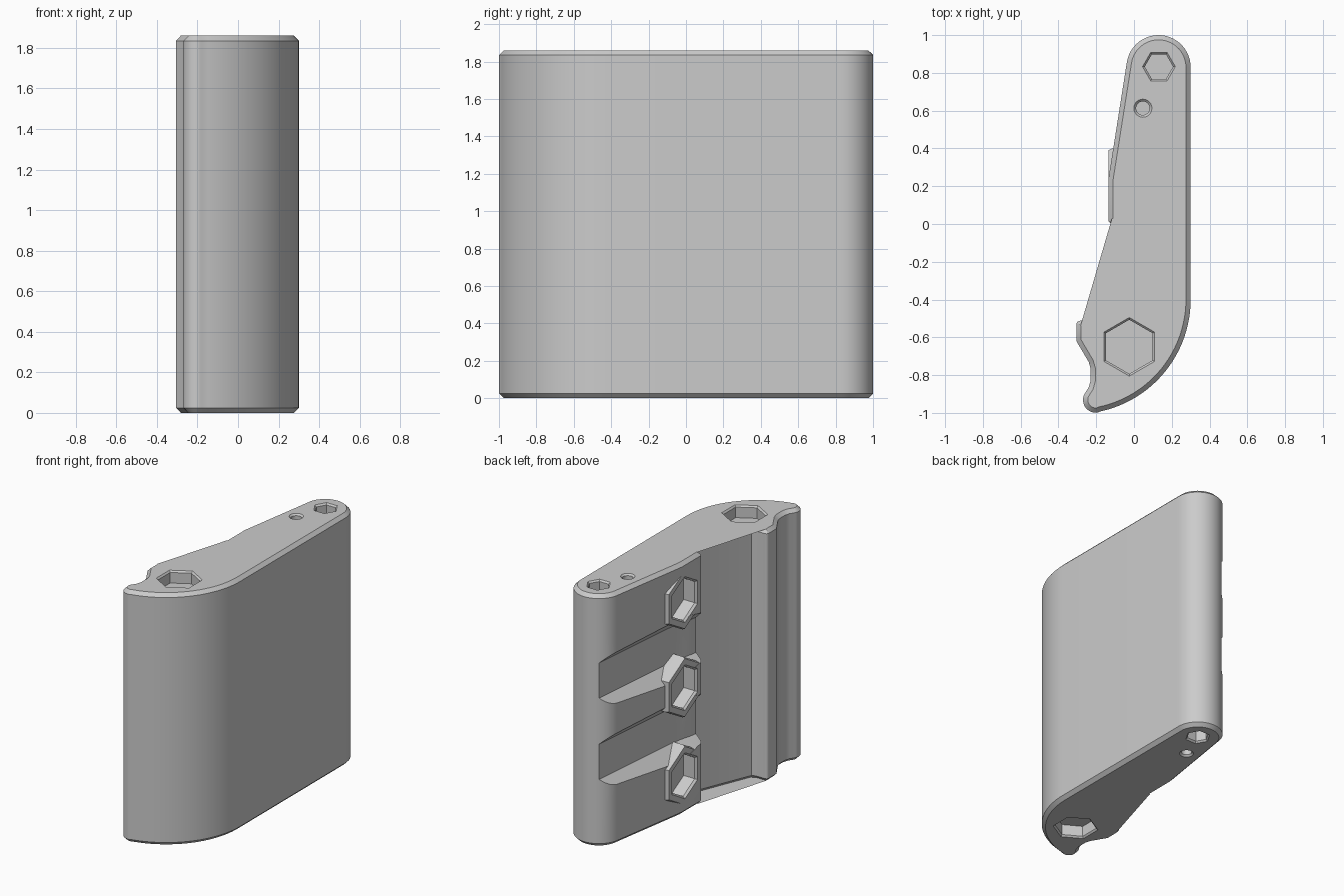
import bpy, bmesh
from math import sin, cos, radians, pi

if "Cube" in bpy.data.objects:
    bpy.data.objects.remove(bpy.data.objects["Cube"], do_unlink=True)

H = 1.86
CHAMFER = 0.025

grey = bpy.data.materials.new("plain grey")
grey.use_nodes = True
colour = (0.6, 0.6, 0.6, 1)
grey.diffuse_color = colour
grey.node_tree.nodes["Principled BSDF"].inputs["Base Color"].default_value = colour


def arc(cx, cy, r, a0, a1, n):
    steps = [radians(a0 + (a1 - a0) * i / n) for i in range(n + 1)]
    return [(cx + r * cos(a), cy + r * sin(a)) for a in steps]


def polygon(cx, cy, r, n, turn=0.0):
    return [(cx + r * cos(turn + 2 * pi * i / n), cy + r * sin(turn + 2 * pi * i / n)) for i in range(n)]


def loft(name, sections):
    """Solid skinned through rings with equal point counts."""
    bm = bmesh.new()
    rings = [[bm.verts.new(p) for p in s] for s in sections]
    n = len(rings[0])
    for a, b in zip(rings, rings[1:]):
        for i in range(n):
            j = (i + 1) % n
            bm.faces.new((a[i], a[j], b[j], b[i]))
    bm.faces.new(rings[0])
    bm.faces.new(rings[-1])
    bmesh.ops.recalc_face_normals(bm, faces=bm.faces)
    mesh = bpy.data.meshes.new(name)
    bm.to_mesh(mesh)
    bm.free()
    mesh.materials.append(grey)
    obj = bpy.data.objects.new(name, mesh)
    bpy.context.collection.objects.link(obj)
    return obj


def combine(target, tool, operation):
    mod = target.modifiers.new(operation.lower(), 'BOOLEAN')
    mod.operation = operation
    mod.solver = 'EXACT'
    mod.object = tool
    bpy.context.view_layer.objects.active = target
    bpy.ops.object.modifier_apply(modifier=mod.name)
    bpy.data.objects.remove(tool, do_unlink=True)


# Body outline, counter-clockwise seen from above
outline = arc(0.13, 0.83, 0.17, 0, 170, 24)
outline += [(-0.135, 0.24)]
outline += arc(-0.12, 0.02, 0.015, 180, 260, 3)
outline += arc(-0.04, -0.04, 0.04, 80, -20, 8)
outline += [(-0.175, -0.48), (-0.185, -0.502), (-0.21, -0.512)]
outline += arc(-0.285, -0.532, 0.02, 90, 180, 4)
outline += [(-0.305, -0.62), (-0.24, -0.73), (-0.23, -0.765), (-0.23, -0.83), (-0.24, -0.865)]
outline += arc(-0.202, -0.931, 0.068, 155, 281, 12)
outline += arc(-0.306, -0.4, 0.606, -78, 0, 24)

body = loft("body", [[(x, y, z) for x, y in outline] for z in (0, H)])
bm = bmesh.new()
bm.from_mesh(body.data)
rim = [e for e in bm.edges if abs(e.verts[0].co.z - e.verts[1].co.z) < 0.001]
bmesh.ops.bevel(bm, geom=rim, offset=CHAMFER, segments=1, affect='EDGES', profile=0.5)
bm.to_mesh(body.data)
bm.free()

# Two flared grooves along the slanted side
floor_line = [(1.1, 0.044), (0.3, -0.03), (0.22, -0.038), (0.13, -0.056),
              (0.05, -0.077), (0, -0.085), (-0.05, -0.09)]
for zc in (H / 2 - 0.3, H / 2 + 0.3):
    stations = []
    for y, x in floor_line:
        inner, outer = 0.13, 0.13 + x + 0.3
        stations.append([(x, y, zc - inner), (x, y, zc + inner),
                         (-0.3, y, zc + outer), (-0.3, y, zc - outer)])
    combine(body, loft("groove_cutter", stations), 'DIFFERENCE')

# Three hexagonal nut bosses on the slanted side, each with a chamfered pocket
NUT_Y = 0.205
for zc in (H / 2 - 0.65, H / 2, H / 2 + 0.65):
    def ring(x, r):
        return [(x, y, z) for y, z in polygon(NUT_Y, zc, r, 6, pi / 2)]
    combine(body, loft("boss", [ring(-0.134, 0.215), ring(-0.115, 0.225), ring(0.05, 0.225)]), 'UNION')
    combine(body, loft("nut_cutter", [ring(-0.2, 0.236), ring(-0.12, 0.156), ring(-0.03, 0.156)]), 'DIFFERENCE')

# Blind pockets in both ends: large nut, small nut and round pin hole
pockets = [(-0.025, -0.65, 0.143, 6, pi / 2, 0.09),
           (0.132, 0.833, 0.075, 6, 0, 0.09),
           (0.047, 0.613, 0.036, 24, 0, 0.09)]
for cx, cy, r, n, turn, depth in pockets:
    for base, sign in ((0, 1), (H, -1)):
        levels = [(-0.03, r + 0.042), (0.012, r), (depth, r)]
        rings = [[(x, y, base + sign * d) for x, y in polygon(cx, cy, rad, n, turn)] for d, rad in levels]
        combine(body, loft("pocket_cutter", rings), 'DIFFERENCE')

bpy.ops.object.select_all(action='DESELECT')
body.select_set(True)
bpy.context.view_layer.objects.active = body
bpy.ops.object.shade_smooth_by_angle(angle=radians(25))
